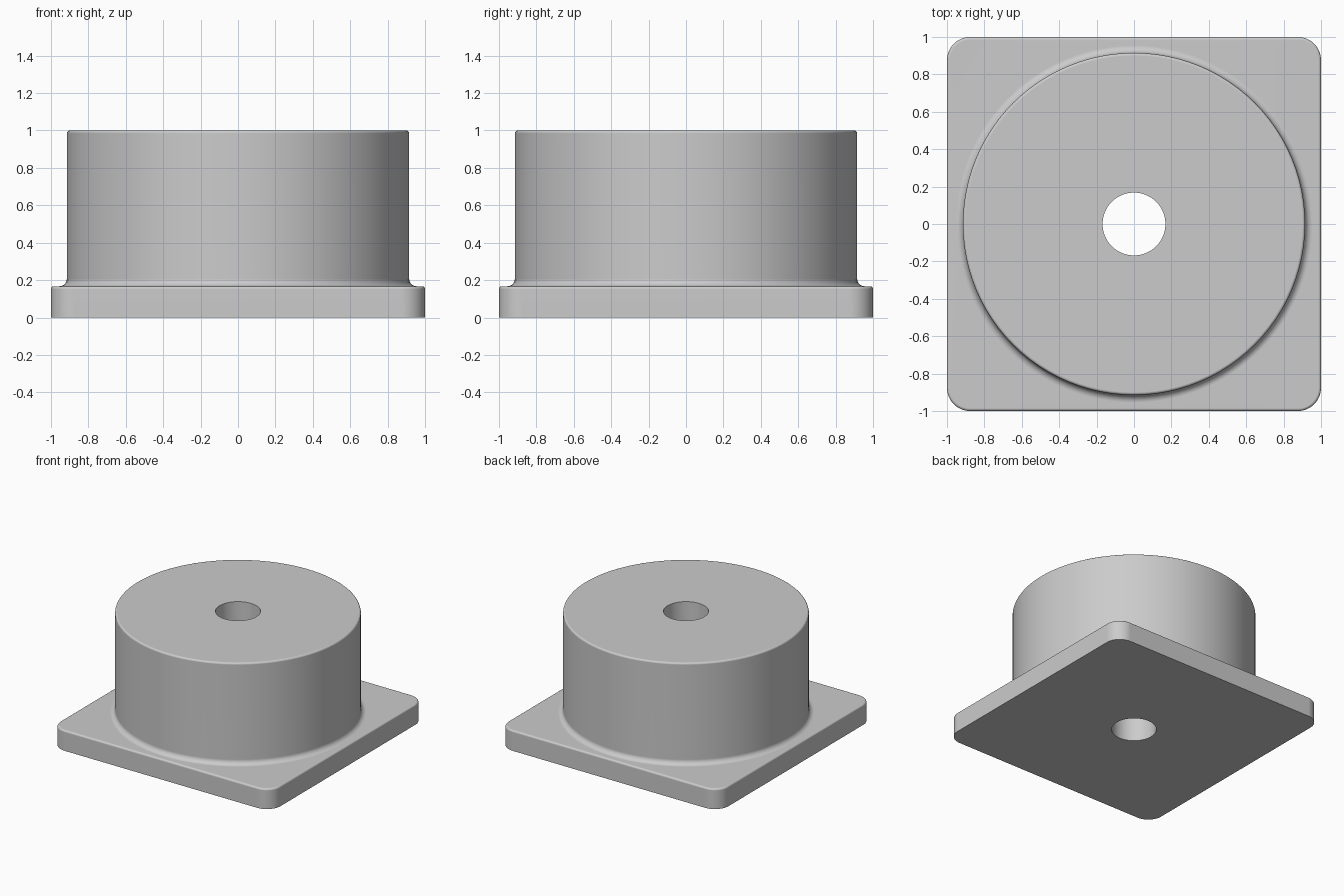
import bpy
import bmesh
from math import sin, cos, pi

cube = bpy.data.objects.get("Cube")
if cube:
    bpy.data.objects.remove(cube, do_unlink=True)

PLATE_Z, TOP_Z = 0.167, 1.0
DRUM_R, BORE_R = 0.915, 0.168
CORNER_R, FILLET, EDGE = 0.125, 0.04, 0.015
STEPS = 24  # segments per quarter turn

grey = bpy.data.materials.new("plain grey")
grey.use_nodes = True
colour = (0.6, 0.6, 0.6, 1)
grey.diffuse_color = colour
grey.node_tree.nodes["Principled BSDF"].inputs["Base Color"].default_value = colour


def arc(cr, cz, radius, start, end, steps=6):
    """Profile points (radius, height) along a circular arc."""
    angles = [start + (end - start) * i / steps for i in range(steps + 1)]
    return [(cr + radius * cos(a), cz + radius * sin(a)) for a in angles]


def ring(bm, inset, radius, z):
    """Rounded square whose corner centres sit at +-inset; a circle at 0."""
    verts = []
    for q in range(4):
        sx, sy = (1, -1, -1, 1)[q], (1, 1, -1, -1)[q]
        for i in range(STEPS + 1):
            a = (q + i / STEPS) * pi / 2
            verts.append(bm.verts.new((sx * inset + radius * cos(a),
                                       sy * inset + radius * sin(a), z)))
    return verts


bm = bmesh.new()
inset = 1 - CORNER_R

# Bore bottom, then the plate's outer wall and its rounded upper edge
rings = [ring(bm, 0, BORE_R, 0), ring(bm, inset, CORNER_R, 0)]
for r, z in arc(CORNER_R - EDGE, PLATE_Z - EDGE, EDGE, 0, pi / 2):
    rings.append(ring(bm, inset, r, z))

# Fillet at the foot of the drum, drum wall, rounded rim and bore top
profile = arc(DRUM_R + FILLET, PLATE_Z + FILLET, FILLET, 1.5 * pi, pi)
profile += arc(DRUM_R - EDGE, TOP_Z - EDGE, EDGE, 0, pi / 2)
profile.append((BORE_R, TOP_Z))
for r, z in profile:
    rings.append(ring(bm, 0, r, z))

# Skin the closed loop of rings
for lower, upper in zip(rings, rings[1:] + rings[:1]):
    for i in range(len(lower)):
        j = (i + 1) % len(lower)
        bm.faces.new((lower[i], lower[j], upper[j], upper[i]))
bmesh.ops.remove_doubles(bm, verts=bm.verts, dist=0.0001)
bmesh.ops.recalc_face_normals(bm, faces=bm.faces)

mesh = bpy.data.meshes.new("drum_on_square_plate")
bm.to_mesh(mesh)
bm.free()
mesh.materials.append(grey)
body = bpy.data.objects.new("drum_on_square_plate", mesh)
bpy.context.collection.objects.link(body)

# Smooth curves, flat planes and crisp sharp edges
bpy.ops.object.select_all(action="DESELECT")
bpy.context.view_layer.objects.active = body
body.select_set(True)
bpy.ops.object.shade_smooth_by_angle(angle=pi / 6)
weighted = body.modifiers.new("weighted normals", "WEIGHTED_NORMAL")
weighted.keep_sharp = True
